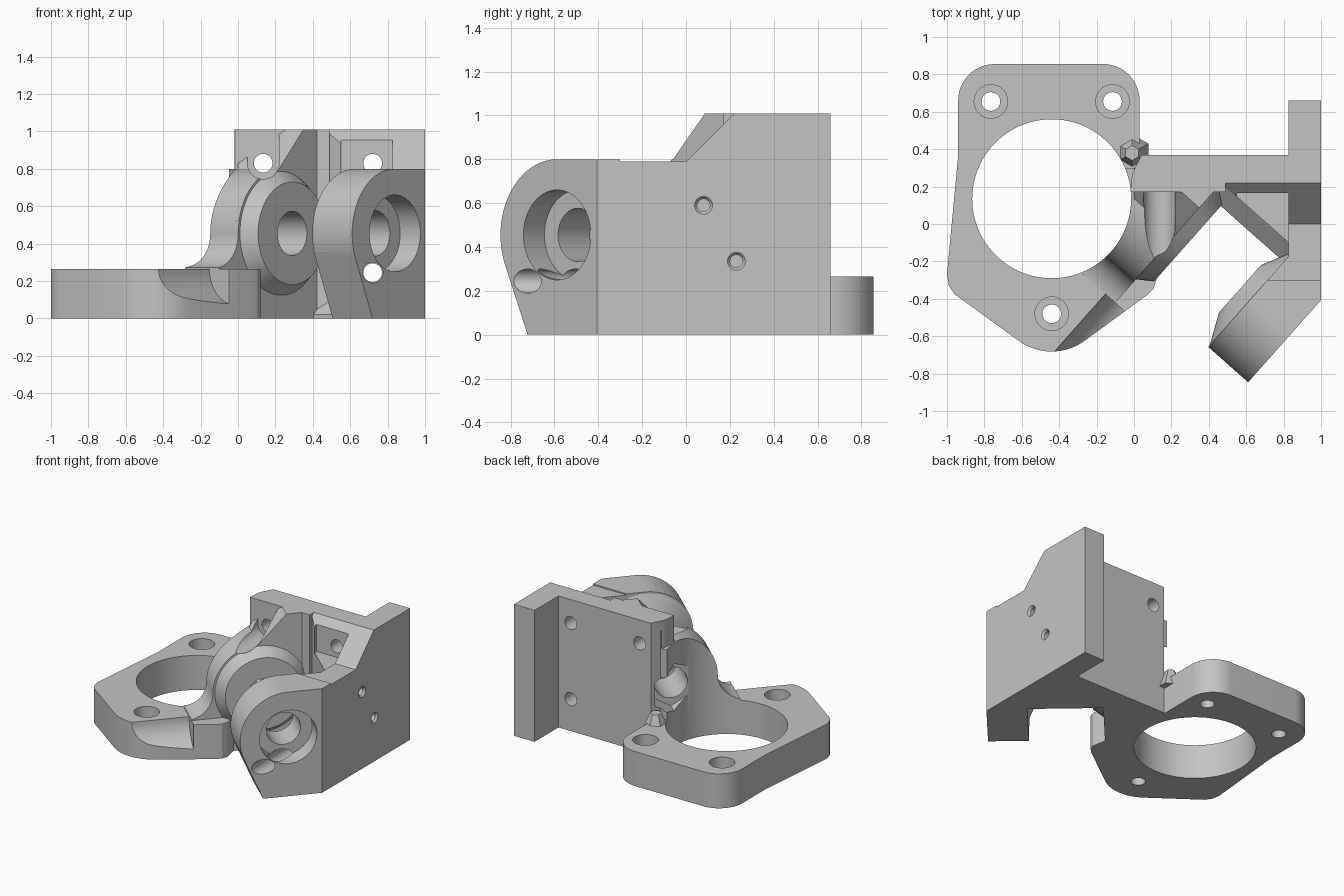
import bpy, bmesh, math
from mathutils import Matrix, Vector

if "Cube" in bpy.data.objects:
    bpy.data.objects.remove(bpy.data.objects["Cube"], do_unlink=True)

grey = bpy.data.materials.new("plain grey")
grey.use_nodes = True
tone = (0.55, 0.55, 0.55, 1)
grey.diffuse_color = tone
grey.node_tree.nodes["Principled BSDF"].inputs["Base Color"].default_value = tone


def frame(x_axis, y_axis, origin=(0, 0, 0)):
    x, y = Vector(x_axis).normalized(), Vector(y_axis).normalized()
    m = Matrix((x, y, x.cross(y))).transposed().to_4x4()
    m.translation = origin
    return m


UP = (0, 0, 1)
FLAT = Matrix.Identity(4)
SIDE = frame((0, 1, 0), UP)                      # sketch y, z; depth along +x
BACK = frame((-1, 0, 0), UP)                     # sketch -x, z; depth along +y
LUG = frame((0.663, 0.748, 0), UP, (0.23, -0.048, 0))  # depth along the pivot axis
SCOOP = frame(UP, (0.748, -0.663, 0), (-0.15, -0.665, 0))


def finish(name, bm, m):
    bmesh.ops.transform(bm, matrix=m, verts=bm.verts)
    bmesh.ops.recalc_face_normals(bm, faces=bm.faces)
    me = bpy.data.meshes.new(name)
    bm.to_mesh(me)
    bm.free()
    me.materials.append(grey)
    ob = bpy.data.objects.new(name, me)
    bpy.context.collection.objects.link(ob)
    return ob


def prism(name, pts, d0, d1, m=FLAT):
    bm = bmesh.new()
    low = [bm.verts.new((a, b, d0)) for a, b in pts]
    high = [bm.verts.new((a, b, d1)) for a, b in pts]
    bm.faces.new(low[::-1])
    bm.faces.new(high)
    for i in range(len(pts)):
        bm.faces.new((low[i - 1], low[i], high[i], high[i - 1]))
    return finish(name, bm, m)


def box(name, x, y, z):
    return prism(name, [(x[0], y[0]), (x[1], y[0]), (x[1], y[1]), (x[0], y[1])], *z)


def cone(name, a, b, r0, r1, d0, d1, m=FLAT, n=64):
    bm = bmesh.new()
    bmesh.ops.create_cone(bm, cap_ends=True, segments=n, radius1=r0, radius2=r1, depth=d1 - d0)
    bmesh.ops.translate(bm, vec=(a, b, (d0 + d1) / 2), verts=bm.verts)
    return finish(name, bm, m)


def rod(name, a, b, r, d0, d1, m=FLAT, n=64):
    return cone(name, a, b, r, r, d0, d1, m, n)


def arc(cx, cy, r, start, end, n=16):
    angles = [math.radians(start + (end - start) * i / n) for i in range(n + 1)]
    return [(cx + r * math.cos(t), cy + r * math.sin(t)) for t in angles]


def combine(target, tool, op):
    mod = target.modifiers.new("join", 'BOOLEAN')
    mod.operation, mod.solver, mod.object = op, 'EXACT', tool
    with bpy.context.temp_override(object=target, active_object=target):
        bpy.ops.object.modifier_apply(modifier=mod.name)
    bpy.data.objects.remove(tool, do_unlink=True)


def cut(target, tool):
    combine(target, tool, 'DIFFERENCE')


# motor flange plate
outline = (arc(-0.165, 0.66, 0.195, 0, 90) + arc(-0.745, 0.66, 0.195, 90, 180)
           + [(-0.94, 0.37), (-1, -0.27), (-0.99, -0.33), (-0.96, -0.375)]
           + arc(-0.44, -0.385, 0.297, 234, 306)
           + [(0.07, -0.38), (0.105, -0.345), (0.12, -0.3), (0.1, -0.2), (0.03, 0)])
bracket = prism("bracket", outline, 0, 0.265)

# scoop in the front edge of the plate
cut(bracket, prism("scoop", arc(0.265, 0, 0.195, 270, 180)
                   + [(0.07, 0.5), (0.5, 0.5), (0.5, -0.195)], -0.6, 0.215, SCOOP))

# inner lug with its gusset, flared foot and raised boss
lug = prism("inner_lug", arc(0, 0.455, 0.345, 93, 180, 32)
            + arc(-0.53, 0.455, 0.185, 0, -80) + [(-0.5, 0.0), (0.375, 0.0),
            (0.375, 1.01), (0.18, 1.01), (-0.015, 0.8)], -0.45, 0, LUG)
cut(lug, box("trim", (-1, 1), (0.3, 1), (-0.1, 1.2)))
cut(lug, box("trim", (-1, 0), (-1, 1), (0.8, 1.2)))
combine(bracket, lug, 'UNION')
combine(bracket, cone("inner_boss", 0, 0.455, 0.345, 0.275, -0.02, 0.08, LUG), 'UNION')

# outer lug
lug = prism("outer_lug", arc(0, 0.455, 0.345, 90, 202.5, 40)
            + [(-0.18, 0), (0.37, 0), (0.37, 0.8)], 0.529, 0.814, LUG)
combine(lug, cone("outer_boss", 0, 0.455, 0.17, 0.345, 0.45, 0.535, LUG), 'UNION')
cut(lug, box("trim", (1, 2), (-1, 1), (-0.1, 1.2)))
cut(lug, box("trim", (0.5, 2), (-0.3, 1), (0.79, 1.2)))
combine(bracket, lug, 'UNION')

# corner block with sloped top, angled wall and screw pocket
slope = [(0.22, 1.01), (0, 0.79)]
block = prism("corner_block", [(-0.15, 0), (0.3, 0), (0.3, 1.01)] + slope
              + [(-0.15, 0.79)], 0.462, 0.9, SIDE)
cut(block, prism("angled_wall", [(-0.5, -0.1), (0.357, -0.1), (0.357, 1.2), (-0.5, 1.2)],
                 -0.2, 0.8, LUG))
cut(block, box("screw_pocket", (0.55, 0.83), (-0.3, 0.17), (0.745, 0.955)))

# back plate, side flange and lower lip
for part in (
        block,
        prism("side_flange", [(-0.4, 0), (0.66, 0), (0.66, 1.01)] + slope
              + [(-0.4, 0.79)], 0.825, 1, SIDE),
        prism("back_plate", [(-0.02, 0.17), (0.49, 0.17), (0.49, 0.22), (0.9, 0.22),
                             (0.9, 0.37), (0.04, 0.37), (-0.01, 0.27)], 0, 1.01),
        prism("lower_lip", [(0.263, 0), (0.37, 0), (0.37, 0.13), (0.263, 0.02)],
              -0.02, 0.55, LUG),
        cone("root_gusset", -0.01, 0.38, 0.1, 0.04, 0.2, 0.34, n=6)):
    combine(bracket, part, 'UNION')

# motor opening and its counterbored screw holes
cut(bracket, rod("motor_opening", -0.44, 0.135, 0.425, -0.1, 1.2, n=96))
for x, y in ((-0.765, 0.655), (-0.115, 0.655), (-0.44, -0.48)):
    cut(bracket, rod("screw_hole", x, y, 0.05, -0.1, 0.5, n=32))
    cut(bracket, rod("counterbore", x, y, 0.09, 0.14, 0.4, n=32))

# back plate screw holes with access channels from the front
for x, z in ((0.135, 0.83), (0.72, 0.83), (0.72, 0.245)):
    cut(bracket, rod("screw_hole", -x, z, 0.05, 0.1, 0.5, BACK, 32))
cut(bracket, rod("access_bore", -0.72, 0.245, 0.055, -1.1, 0.17, BACK, 32))
cut(bracket, prism("access_slot", arc(-0.135, 0.83, 0.085, 180, 360)
                   + [(-0.05, 1.2), (-0.22, 1.2)], -0.8, 0.17, BACK))

# pivot bores, bearing seat and nut trap
for r, d0, d1, n in ((0.122, 0.4, 1, 48), (0.205, 0.67, 1, 64),
                     (0.118, -0.35, 0.2, 48), (0.18, -0.5, -0.24, 6)):
    cut(bracket, rod("bore", 0, 0.455, r, d0, d1, LUG, n))

# small countersunk holes in the side flange
for y, z in ((0.08, 0.59), (0.23, 0.335)):
    cut(bracket, rod("pin_hole", y, z, 0.029, 0.8, 1.1, SIDE, 24))
    cut(bracket, cone("countersink", y, z, 0.029, 0.049, 0.985, 1.01, SIDE, 24))

# smooth the round walls, keep the edges sharp
bpy.ops.object.select_all(action='DESELECT')
bracket.select_set(True)
bpy.context.view_layer.objects.active = bracket
bpy.ops.object.shade_smooth_by_angle(angle=math.radians(25))
